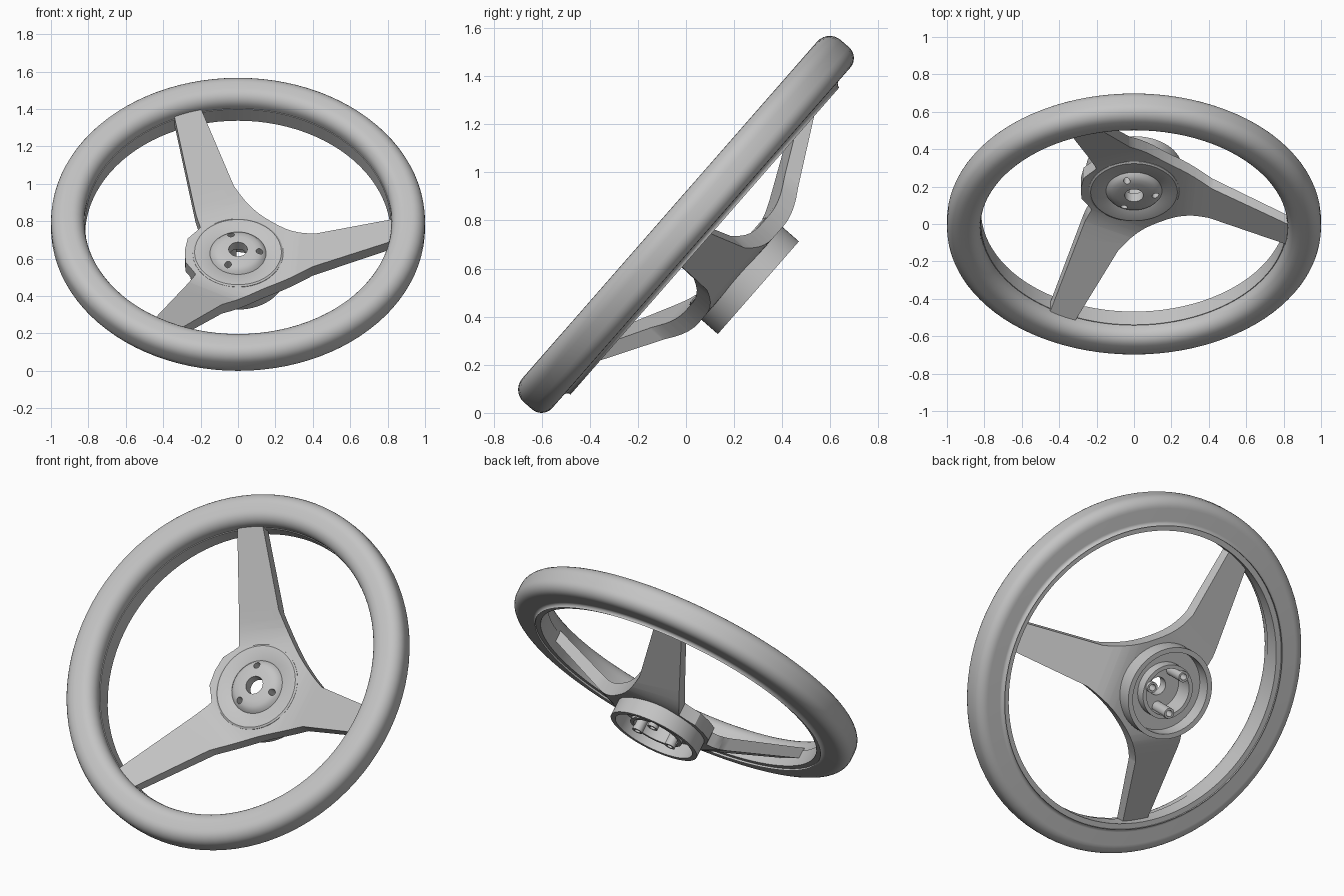
import bpy, bmesh, math
from mathutils import Matrix, Vector

TILT = math.radians(48.8)
AXIS = -4.3                      # direction of the lone spoke in the wheel plane
SPOKES = [AXIS, AXIS + 113.4, AXIS - 113.4]
FRAME = Matrix.Translation((0, 0, 0.785)) @ Matrix.Rotation(TILT, 4, 'X')

old = bpy.data.objects.get("Cube")
if old:
    bpy.data.objects.remove(old, do_unlink=True)

grey = bpy.data.materials.new("plain_grey")
grey.use_nodes = True
colour = (0.55, 0.55, 0.55, 1)
grey.diffuse_color = colour
grey.node_tree.nodes["Principled BSDF"].inputs["Base Color"].default_value = colour


def polar(r, deg):
    a = math.radians(deg)
    return Vector((r * math.cos(a), r * math.sin(a)))


def make(name, bm):
    bmesh.ops.recalc_face_normals(bm, faces=bm.faces)
    mesh = bpy.data.meshes.new(name)
    bm.to_mesh(mesh)
    bm.free()
    mesh.materials.append(grey)
    ob = bpy.data.objects.new(name, mesh)
    bpy.context.collection.objects.link(ob)
    return ob


def lathe(name, profile, segments, centre=(0, 0)):
    """Spin a closed (radius, height) profile around the wheel axis."""
    bm = bmesh.new()
    rings = []
    for i in range(segments):
        c = polar(1, 360 * i / segments)
        rings.append([bm.verts.new((centre[0] + r * c.x, centre[1] + r * c.y, h))
                      for r, h in profile])
    n = len(profile)
    for i in range(segments):
        a, b = rings[i], rings[(i + 1) % segments]
        for j in range(n):
            k = (j + 1) % n
            bm.faces.new((a[j], b[j], b[k], a[k]))
    return make(name, bm)


def rounded(corners, steps=7):
    """Round each (radius, height, fillet) corner with an arc-like curve."""
    out = []
    for i, (x, y, f) in enumerate(corners):
        p = Vector((x, y))
        if not f:
            out.append((x, y))
            continue
        a = (Vector(corners[i - 1][:2]) - p).normalized() * f
        b = (Vector(corners[(i + 1) % len(corners)][:2]) - p).normalized() * f
        for s in range(steps + 1):
            t = math.pi / 2 * s / steps
            out.append(tuple(p + a * (1 - math.sin(t)) + b * (1 - math.cos(t))))
    return out


def cut(ob, places, radius):
    """Drill straight holes parallel to the wheel axis."""
    for x, y in places:
        bm = bmesh.new()
        bmesh.ops.create_cone(bm, cap_ends=True, segments=32, radius1=radius, radius2=radius,
                              depth=1.2, matrix=Matrix.Translation((x, y, -0.25)))
        tool = make("hole_cutter", bm)
        tool.hide_render = True
        mod = ob.modifiers.new("hole", 'BOOLEAN')
        mod.operation = 'DIFFERENCE'
        mod.solver = 'EXACT'
        mod.object = tool
        bpy.context.view_layer.objects.active = ob
        bpy.ops.object.modifier_apply(modifier=mod.name)
        bpy.data.objects.remove(tool, do_unlink=True)


# Grip ring with a small lip on the inner back edge
rim = lathe("rim_grip", rounded([
    (0.82, 0.09, 0.07), (1.0, 0.09, 0.07), (1.0, -0.085, 0.06), (0.848, -0.085, 0.02),
    (0.848, -0.094, 0), (0.818, -0.094, 0), (0.818, 0.0, 0), (0.822, 0.0, 0)]), 96)


# Outline of the three-spoke plate
def on_spoke(deg, r, side):
    return polar(r, deg) + polar(side, deg + 90)


def fillet(a, b, mid):
    p = on_spoke(a, 0.41, 0.118)
    q = on_spoke(b, 0.41, -0.118)
    c = polar(mid, (a + b) / 2)
    return [p * (1 - t) ** 2 + c * 2 * t * (1 - t) + q * t * t
            for t in (i / 12 for i in range(13))]


lone, upper, lower = SPOKES
outline = [on_spoke(lone, 0.86, -0.077), on_spoke(lone, 0.86, 0.077)]
outline += fillet(lone, upper, 0.25)
outline += [on_spoke(upper, 0.86, -0.072), on_spoke(upper, 0.86, 0.072),
            on_spoke(upper, 0.32, 0.128)]
outline += [polar(r, AXIS + 180 + a) for a, r in
            ((-38, 0.272), (-30, 0.272), (-17, 0.288), (0, 0.285),
             (17, 0.288), (30, 0.272), (38, 0.272))]
outline += [on_spoke(lower, 0.32, -0.128), on_spoke(lower, 0.86, -0.072),
            on_spoke(lower, 0.86, 0.072)]
outline += fillet(lower, lone, 0.25)

bm = bmesh.new()
base = bm.faces.new([bm.verts.new((p.x, p.y, 0)) for p in outline])
top = bmesh.ops.extrude_face_region(bm, geom=[base])["geom"]
bmesh.ops.translate(bm, vec=(0, 0, 1),
                    verts=[v for v in top if isinstance(v, bmesh.types.BMVert)])
for deg in SPOKES:
    d = polar(1, deg).to_3d()
    for r in (0.2, 0.24, 0.28, 0.32, 0.36, 0.42):
        bmesh.ops.bisect_plane(bm, geom=bm.verts[:] + bm.edges[:] + bm.faces[:],
                               plane_co=d * r, plane_no=d)


# Bend the spokes forward from the flat hub up to the rim
def rise(d):
    if d < 0.2:
        return 0
    if d < 0.36:
        return 0.47 * (d - 0.2) ** 2 / 0.32
    return 0.47 * (d - 0.28)


for v in bm.verts:
    d = max(v.co.xy.dot(polar(1, deg)) for deg in SPOKES)
    front = -0.235 + rise(d)
    thick = 0.075 - 0.025 * max(0, d - 0.36)
    v.co.z = front if v.co.z > 0.5 else front - thick
plate = make("spoke_plate", bm)
cut(plate, [(0, 0)], 0.2)

# Hub: raised front boss, outer rear collar, inner rear collar
hub = lathe("hub", [
    (0.05, -0.203), (0.09, -0.204), (0.118, -0.209), (0.138, -0.22), (0.15, -0.236),
    (0.156, -0.232), (0.232, -0.226), (0.242, -0.232), (0.242, -0.305), (0.256, -0.305),
    (0.256, -0.4), (0.228, -0.4), (0.228, -0.316), (0.152, -0.316), (0.152, -0.375),
    (0.13, -0.375), (0.13, -0.26), (0.05, -0.26)], 64)
screws = [polar(0.115, deg) for deg in SPOKES]
cut(hub, screws, 0.018)

# Screw sleeves behind the hub
parts = [rim, plate, hub]
for i, p in enumerate(screws):
    parts.append(lathe("screw_sleeve_%d" % (i + 1),
                       [(0.018, -0.25), (0.03, -0.25), (0.03, -0.395), (0.018, -0.395)],
                       24, p))

# Tilt the wheel, shade it and settle it on the ground
for ob in parts:
    ob.data.transform(FRAME)
    ob.data.shade_smooth()
    ob.data.set_sharp_from_angle(angle=math.radians(30))
ys = [v.co.y for v in rim.data.vertices]
low = min(v.co.z for v in rim.data.vertices)
for ob in parts:
    ob.data.transform(Matrix.Translation((0, -(min(ys) + max(ys)) / 2, -low)))
